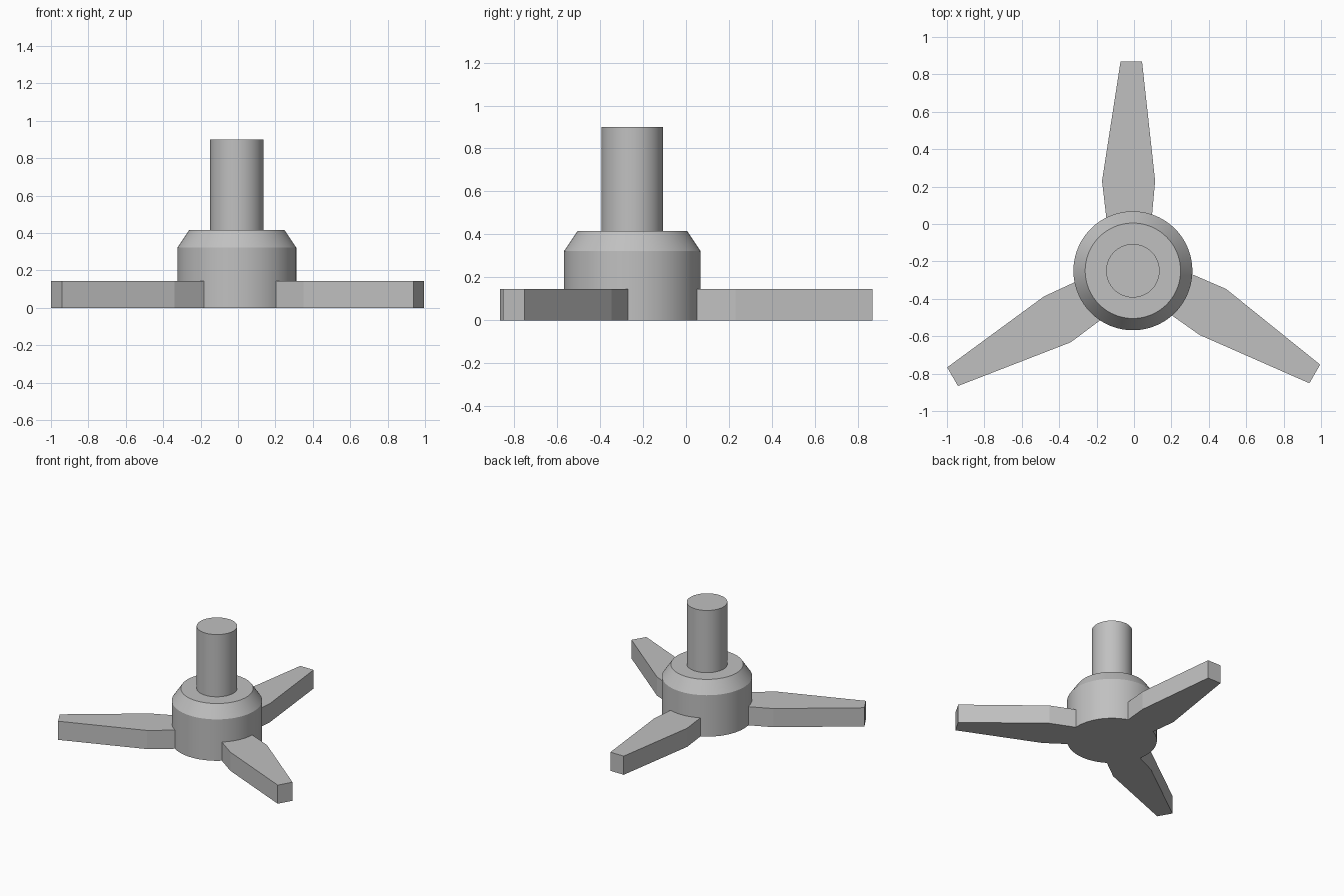
import bpy
import bmesh
from math import radians, pi, cos, sin
from mathutils import Matrix

cube = bpy.data.objects.get("Cube")
if cube:
    bpy.data.objects.remove(cube, do_unlink=True)

AXIS = Matrix.Translation((-0.006, -0.25, 0))
SEGMENTS = 96

grey = bpy.data.materials.new("plain grey")
grey.use_nodes = True
grey.diffuse_color = (0.53, 0.53, 0.53, 1)
grey.node_tree.nodes["Principled BSDF"].inputs["Base Color"].default_value = grey.diffuse_color


def finish(name, bm, matrix):
    bmesh.ops.recalc_face_normals(bm, faces=bm.faces)
    mesh = bpy.data.meshes.new(name)
    bm.to_mesh(mesh)
    bm.free()
    mesh.materials.append(grey)
    obj = bpy.data.objects.new(name, mesh)
    bpy.context.collection.objects.link(obj)
    obj.matrix_world = matrix
    return obj


def lathe(name, profile):
    """Stack of rings (radius, height), capped at both ends, smooth round the axis."""
    bm = bmesh.new()
    rings = [[bm.verts.new((r * cos(2 * pi * i / SEGMENTS), r * sin(2 * pi * i / SEGMENTS), z))
              for i in range(SEGMENTS)] for r, z in profile]
    for low, high in zip(rings, rings[1:]):
        for i in range(SEGMENTS):
            j = (i + 1) % SEGMENTS
            bm.faces.new((low[i], low[j], high[j], high[i]))
    bm.faces.new(rings[0])
    bm.faces.new(rings[-1])
    obj = finish(name, bm, AXIS)
    bpy.ops.object.select_all(action='DESELECT')
    obj.select_set(True)
    bpy.context.view_layer.objects.active = obj
    bpy.ops.object.shade_smooth_by_angle(angle=radians(25))


def blade(name, angle):
    """Tapered slab whose inner end is buried in the hub."""
    outline = [(-0.138, 0.25), (0.098, 0.25), (0.119, 0.48),
               (0.049, 1.118), (-0.066, 1.118), (-0.165, 0.48)]
    bm = bmesh.new()
    base = bm.faces.new([bm.verts.new((x, y, 0)) for x, y in outline])
    top = bmesh.ops.extrude_face_region(bm, geom=[base], use_keep_orig=True)["geom"]
    bmesh.ops.translate(bm, vec=(0, 0, 0.145),
                        verts=[v for v in top if isinstance(v, bmesh.types.BMVert)])
    finish(name, bm, AXIS @ Matrix.Rotation(radians(angle), 4, 'Z'))


# Hub with a bevelled shoulder, and the shaft standing on it
lathe("hub", [(0.318, 0), (0.318, 0.322), (0.255, 0.416)])
lathe("shaft", [(0.143, 0.4), (0.143, 0.9)])

# Three blades around the hub
for name, angle in (("back_blade", 0), ("right_blade", 120), ("left_blade", 240)):
    blade(name, angle)
